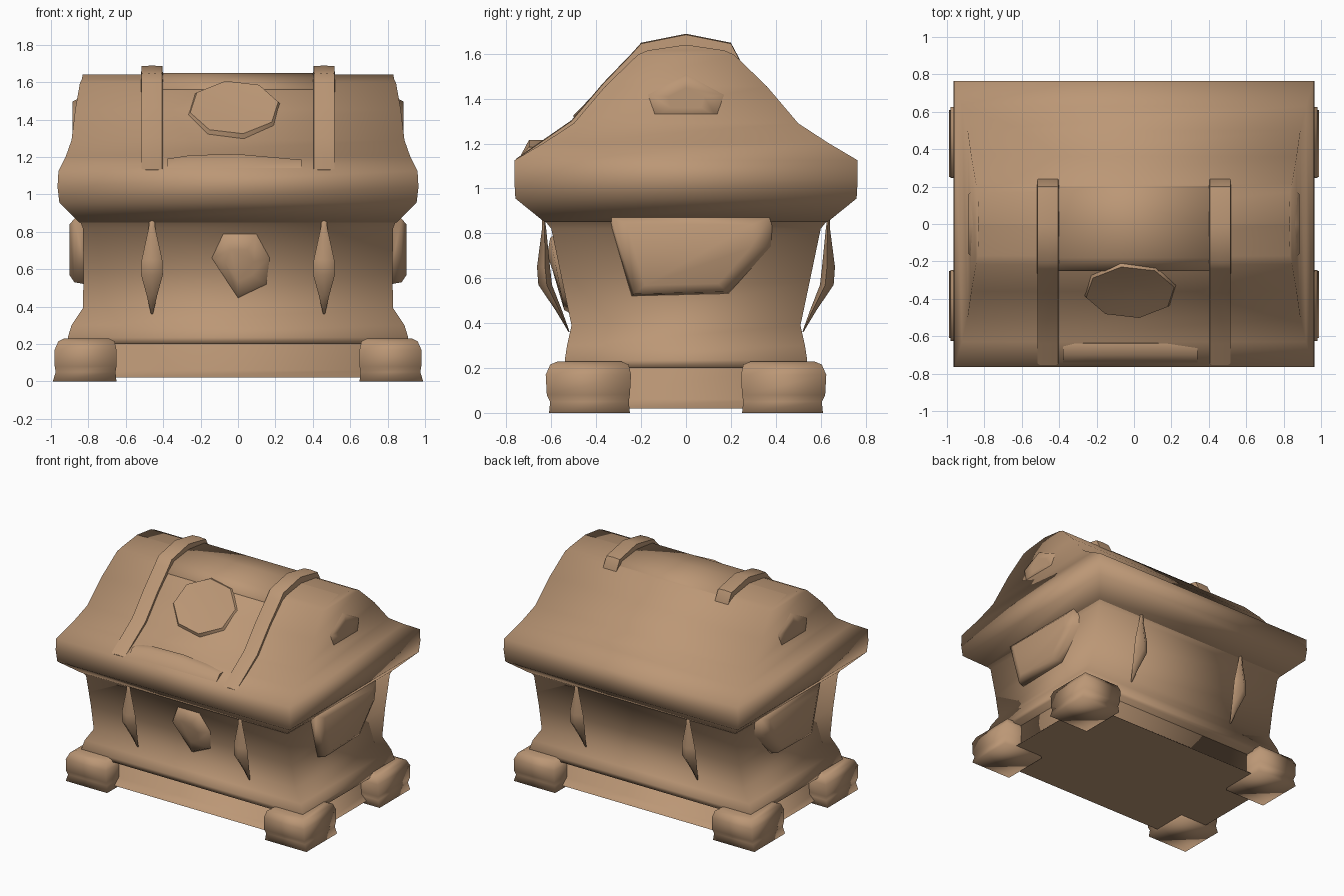
import bpy, bmesh, math
from mathutils import Vector, Matrix

cube = bpy.data.objects.get("Cube")
if cube:
    bpy.data.objects.remove(cube, do_unlink=True)

tan = bpy.data.materials.new("tan wood")
tan.use_nodes = True
colour = (0.50, 0.31, 0.18, 1)
tan.diffuse_color = colour
tan.node_tree.nodes["Principled BSDF"].inputs["Base Color"].default_value = colour


def loft(name, rings, angle=100):
    """Skin a list of equally long point rings and close both ends."""
    bm = bmesh.new()
    loops = [[bm.verts.new(p) for p in ring] for ring in rings]
    n = len(loops[0])
    for a, b in zip(loops, loops[1:]):
        for i in range(n):
            j = (i + 1) % n
            bm.faces.new((a[i], a[j], b[j], b[i]))
    bm.faces.new(loops[0][::-1])
    bm.faces.new(loops[-1])
    bmesh.ops.remove_doubles(bm, verts=bm.verts, dist=0.0005)
    bmesh.ops.recalc_face_normals(bm, faces=bm.faces)
    mesh = bpy.data.meshes.new(name)
    bm.to_mesh(mesh)
    bm.free()
    mesh.materials.append(tan)
    obj = bpy.data.objects.new(name, mesh)
    bpy.context.collection.objects.link(obj)
    bpy.ops.object.select_all(action="DESELECT")
    obj.select_set(True)
    bpy.context.view_layer.objects.active = obj
    bpy.ops.object.shade_smooth_by_angle(angle=math.radians(angle))
    return obj


def box_ring(hx, hy, z, cx=0, cy=0):
    return [(cx + sx * hx, cy + sy * hy, z)
            for sx, sy in ((-1, -1), (1, -1), (1, 1), (-1, 1))]


# Plinth under the body
loft("plinth", [box_ring(0.88, 0.52, 0.02), box_ring(0.84, 0.47, 0.06),
                box_ring(0.84, 0.47, 0.21)])

# Flared body
body = [(0.91, 0.535, 0.2), (0.91, 0.54, 0.235), (0.89, 0.53, 0.3), (0.83, 0.51, 0.39),
        (0.825, 0.55, 0.58), (0.83, 0.6, 0.82), (0.85, 0.64, 0.87)]
loft("body", [box_ring(*r) for r in body])

# Lid with a thick rim and a gabled roof
lid = [(0.85, 0.63, 0.85), (0.955, 0.76, 0.955), (0.965, 0.765, 1.04), (0.96, 0.765, 1.125),
       (0.92, 0.63, 1.205), (0.89, 0.5, 1.29), (0.87, 0.36, 1.455), (0.845, 0.215, 1.595),
       (0.835, 0.17, 1.615), (0.83, 0.001, 1.64)]
loft("lid", [box_ring(*r) for r in lid])

# Raised middle panel over the ridge and straps running down the front
panel = [(0.25, 1.55), (0.18, 1.625), (0, 1.648), (-0.18, 1.625), (-0.25, 1.57)]
loft("ridge_panel", [[(-0.42, y, z), (0.42, y, z), (0.42, y, z - 0.06), (-0.42, y, z - 0.06)]
                     for y, z in panel])

strap = [(0.24, 1.57), (0.2, 1.645), (0, 1.685), (-0.2, 1.645), (-0.24, 1.6),
         (-0.37, 1.465), (-0.51, 1.3), (-0.64, 1.21), (-0.755, 1.13)]
for side, label in ((1, "left"), (-1, "right")):
    loft("lid_strap_" + label,
         [[(side * a, y, z + d) for a, d in
           ((0.4, -0.06), (0.405, 0), (0.46, 0.004), (0.515, 0), (0.52, -0.06))]
          for y, z in strap], 50)

# Octagonal dish on the front roof slope
dish_place = (Matrix.Translation((-0.02, -0.355, 1.455)) @
              Matrix.Rotation(math.radians(46), 4, "X"))


def octagon(r, h):
    return [dish_place @ Vector((1.2 * r * math.cos(i * math.pi / 4 + 0.2),
                                 r * math.sin(i * math.pi / 4 + 0.2), h)) for i in range(8)]


loft("lid_dish", [octagon(0.22, -0.02), octagon(0.2, 0.015),
                  octagon(0.15, 0.012), octagon(0.05, 0.008)], 60)

# Latch bar on the front of the rim
loft("lid_latch_bar", [[(x, -0.74, 1.14), (x, -0.7, 1.2 + k), (x, -0.64, 1.2 + k), (x, -0.62, 1.16)]
                       for x, k in ((-0.38, -0.01), (-0.25, 0.01), (0, 0.015), (0.34, -0.015))], 60)

# Lock plate on the front of the body
lock = [(-0.14, 0.66), (-0.08, 0.79), (0.1, 0.79), (0.17, 0.66), (0.15, 0.52), (0, 0.45)]


def lock_ring(scale, out):
    return [(x * scale, -0.447 - 0.18 * z - out, 0.62 + (z - 0.62) * scale) for x, z in lock]


loft("lock_plate", [lock_ring(1.1, -0.03), lock_ring(0.95, 0.015), lock_ring(0.5, 0.03)])

# Spindle posts: slim, four sided, widest below the middle
spindle = [(0.64, 0.93, 0.006), (0.63, 0.82, 0.018), (0.628, 0.65, 0.055),
           (0.62, 0.57, 0.058), (0.565, 0.46, 0.028), (0.52, 0.36, 0.005)]
for face, front in ((-1, "front"), (1, "back")):
    for side, label in ((1, "left"), (-1, "right")):
        loft(f"post_{front}_{label}",
             [[(side * 0.46 - w, face * y, z), (side * 0.46, face * (y + w * 0.65), z),
               (side * 0.46 + w, face * y, z), (side * 0.46, face * (y - w * 0.4), z)]
              for y, z, w in spindle])

# Shield on each end of the body, and a small boss on each gable
shield = [(-0.33, 0.87), (0.37, 0.87), (0.36, 0.74), (0.18, 0.54), (-0.23, 0.53)]
boss = [(-0.17, 1.3), (0.17, 1.3), (0.2, 1.42), (0, 1.52), (-0.2, 1.42)]
for side, label in ((1, "left"), (-1, "right")):
    def end_ring(outline, x, scale, zc):
        return [(side * x, y * scale, zc + (z - zc) * scale) for y, z in outline]
    loft("end_shield_" + label, [end_ring(shield, 0.8, 1.08, 0.7), end_ring(shield, 0.875, 1, 0.7),
                                 end_ring(shield, 0.9, 0.8, 0.72)])
    loft("gable_boss_" + label, [end_ring(boss, 0.84, 1, 1.4), end_ring(boss, 0.885, 0.8, 1.4),
                                 end_ring(boss, 0.885, 0.4, 1.4)])

# Bulging feet
foot = [(0.17, 0.18, 0, 0.82, 0.43), (0.16, 0.175, 0.05, 0.815, 0.43),
        (0.165, 0.185, 0.08, 0.815, 0.435), (0.165, 0.19, 0.17, 0.815, 0.435),
        (0.15, 0.175, 0.215, 0.81, 0.43), (0.12, 0.14, 0.23, 0.81, 0.43)]
for sy, front in ((-1, "front"), (1, "back")):
    for sx, label in ((1, "left"), (-1, "right")):
        loft(f"foot_{front}_{label}",
             [box_ring(hx, hy, z, sx * cx, sy * cy) for hx, hy, z, cx, cy in foot])
